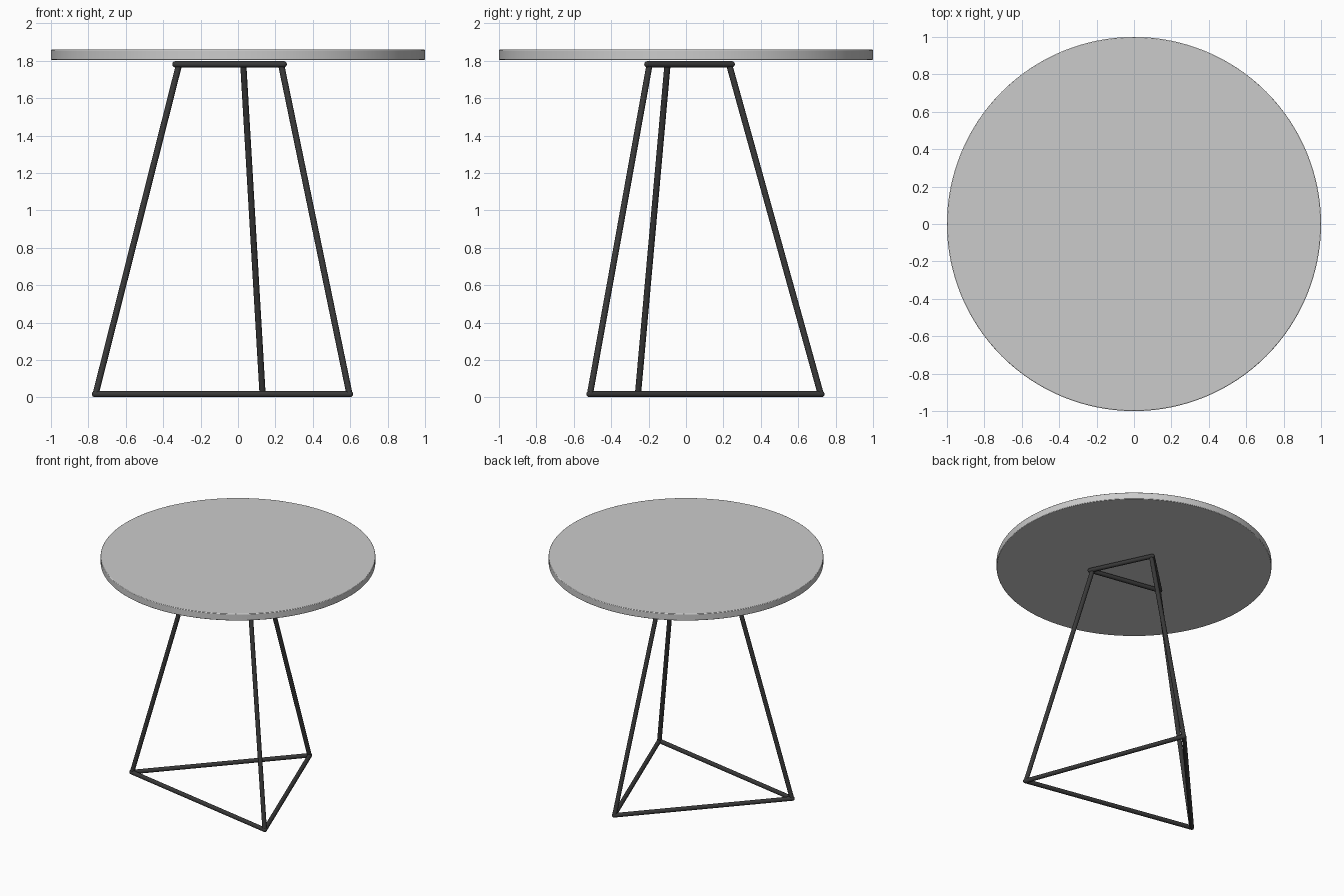
import bpy, bmesh
from mathutils import Vector, Matrix

if "Cube" in bpy.data.objects:
    bpy.data.objects.remove(bpy.data.objects["Cube"])

R = 0.0165                      # rod radius
black = bpy.data.materials.new("black_metal")
black.diffuse_color = (0.04, 0.04, 0.04, 1)
black.use_nodes = True
black.node_tree.nodes["Principled BSDF"].inputs["Base Color"].default_value = black.diffuse_color


def finish(bm, name, mat=None):
    me = bpy.data.meshes.new(name)
    bm.to_mesh(me)
    bm.free()
    ob = bpy.data.objects.new(name, me)
    bpy.context.collection.objects.link(ob)
    if mat:
        me.materials.append(mat)
    bpy.ops.object.select_all(action='DESELECT')
    ob.select_set(True)
    bpy.context.view_layer.objects.active = ob
    bpy.ops.object.shade_smooth_by_angle()
    return ob


def add_rod(bm, a, b):
    d = b - a
    rot = d.to_track_quat('Z', 'Y').to_matrix().to_4x4()
    bmesh.ops.create_cone(bm, cap_ends=True, segments=20, radius1=R, radius2=R,
                          depth=d.length, matrix=Matrix.Translation((a + b) / 2) @ rot)


def triangle_ring(name, pts):
    bm = bmesh.new()
    for i, p in enumerate(pts):
        add_rod(bm, p, pts[(i + 1) % 3])
        # rounded corner joint
        bmesh.ops.create_uvsphere(bm, u_segments=20, v_segments=12, radius=R,
                                  matrix=Matrix.Translation(p))
    finish(bm, name, black)


# round table top with softened edges
bm = bmesh.new()
bmesh.ops.create_cone(bm, cap_ends=True, segments=128, radius1=1, radius2=1,
                      depth=0.054, matrix=Matrix.Translation((0, 0, 1.832)))
top = finish(bm, "table_top")
bev = top.modifiers.new("edge", 'BEVEL')
bev.width, bev.segments = 0.004, 2

# triangular floor frame and top frame
low = [Vector(p) for p in ((-0.765, -0.258, 0.0175), (0.599, -0.516, 0.0175), (0.132, 0.724, 0.0175))]
high = [Vector(p) for p in ((-0.335, -0.105, 1.781), (0.245, -0.207, 1.781), (0.03, 0.245, 1.781))]
triangle_ring("floor_frame", low)
triangle_ring("top_frame", high)

# three slanted legs, landing just inside the top frame corners
for name, a, b in zip(("left_leg", "right_leg", "back_leg"), low, high):
    bm = bmesh.new()
    add_rod(bm, a.lerp(Vector((0, 0, a.z)), 0.005), b.lerp(Vector((0, 0, b.z)), 0.06))
    finish(bm, name, black)
